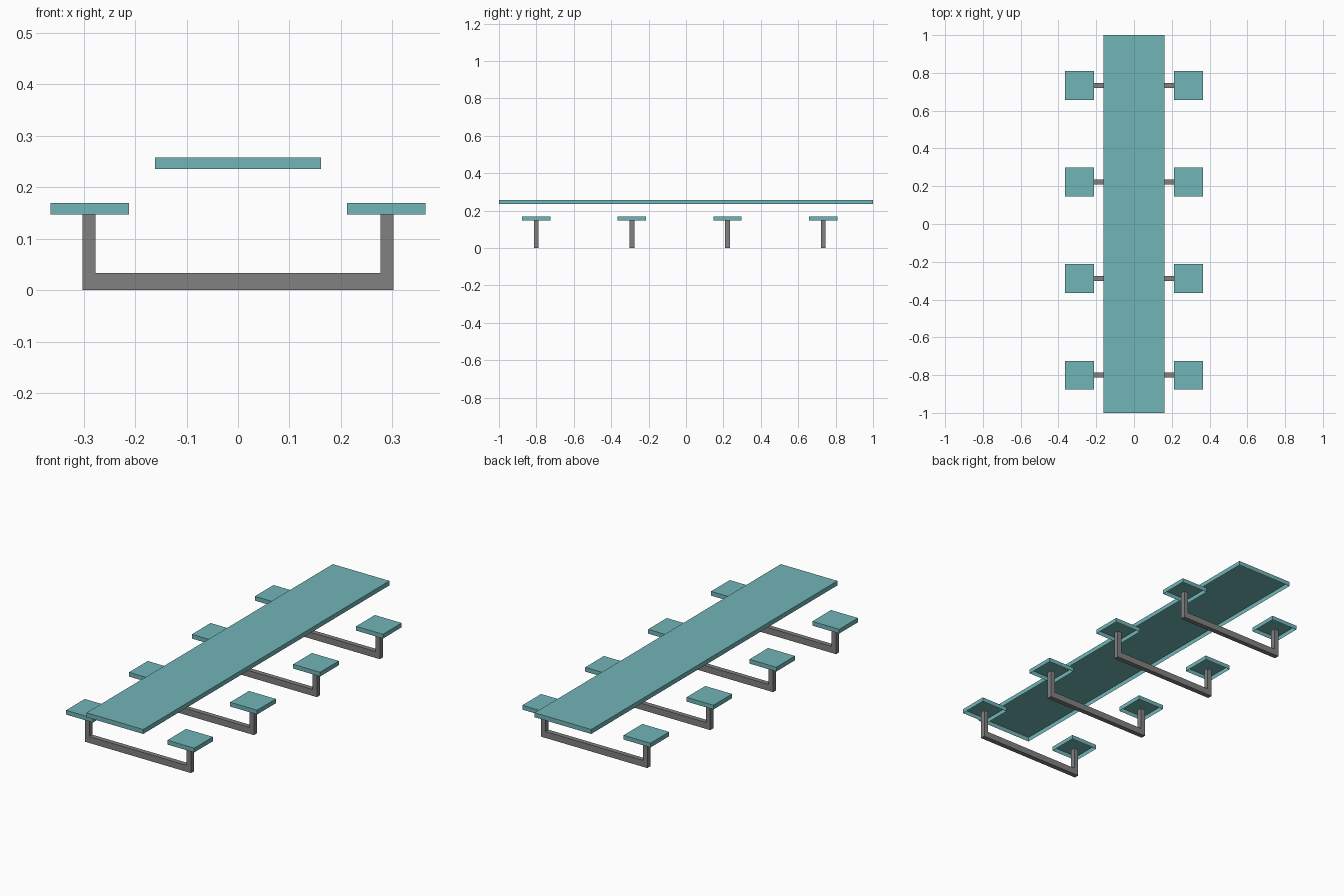
import bpy, bmesh

if "Cube" in bpy.data.objects:
    bpy.data.objects.remove(bpy.data.objects["Cube"])

def material(name, rgb):
    m = bpy.data.materials.new(name)
    m.diffuse_color = (*rgb, 1.0)
    m.use_nodes = True
    m.node_tree.nodes["Principled BSDF"].inputs["Base Color"].default_value = m.diffuse_color
    return m

teal = material("teal", (0.165, 0.46, 0.47))
grey = material("grey metal", (0.22, 0.22, 0.22))

def finish(bm, name, mat):
    me = bpy.data.meshes.new(name)
    bm.normal_update()
    bm.to_mesh(me)
    bm.free()
    me.materials.append(mat)
    ob = bpy.data.objects.new(name, me)
    bpy.context.collection.objects.link(ob)
    return ob

def tray(name, x, y, sx, sy, z0, z1):
    """Thin slab with side walls and an open underside."""
    bm = bmesh.new()
    bmesh.ops.create_cube(bm, size=1.0)
    for v in bm.verts:
        v.co.x = x + v.co.x * sx
        v.co.y = y + v.co.y * sy
        v.co.z = z1 if v.co.z > 0 else z0
    bm.normal_update()
    under = [f for f in bm.faces if f.normal.z < -0.5]
    bmesh.ops.delete(bm, geom=under, context='FACES_ONLY')
    return finish(bm, name, teal)

def frame(name, y, width):
    """U-shaped bar with two uprights, profile extruded along y."""
    xo, xi, zb, zt = 0.302, 0.277, 0.033, 0.147
    pts = [(-xo, 0), (xo, 0), (xo, zt), (xi, zt),
           (xi, zb), (-xi, zb), (-xi, zt), (-xo, zt)]
    bm = bmesh.new()
    vs = [bm.verts.new((px, y - width / 2, pz)) for px, pz in pts]
    # mitred quads: bottom bar, right upright, left upright
    quads = [(0, 1, 4, 5), (1, 2, 3, 4), (0, 5, 6, 7)]
    faces = [bm.faces.new([vs[i] for i in q]) for q in quads]
    ext = bmesh.ops.extrude_face_region(bm, geom=faces, use_keep_orig=True)
    moved = [g for g in ext["geom"] if isinstance(g, bmesh.types.BMVert)]
    bmesh.ops.translate(bm, verts=moved, vec=(0, width, 0))
    bmesh.ops.recalc_face_normals(bm, faces=bm.faces)
    return finish(bm, name, grey)

# table top
tray("table_top", 0, 0, 0.322, 2.0, 0.235, 0.258)

# four frames, each with a seat on both ends
for i in range(4):
    y = -0.80 + i * 0.511
    frame(f"seat_frame_{i + 1}", y, 0.025)
    for side, label in ((-1, "left"), (1, "right")):
        tray(f"{label}_seat_{i + 1}", side * 0.288, y, 0.153, 0.152, 0.147, 0.169)
